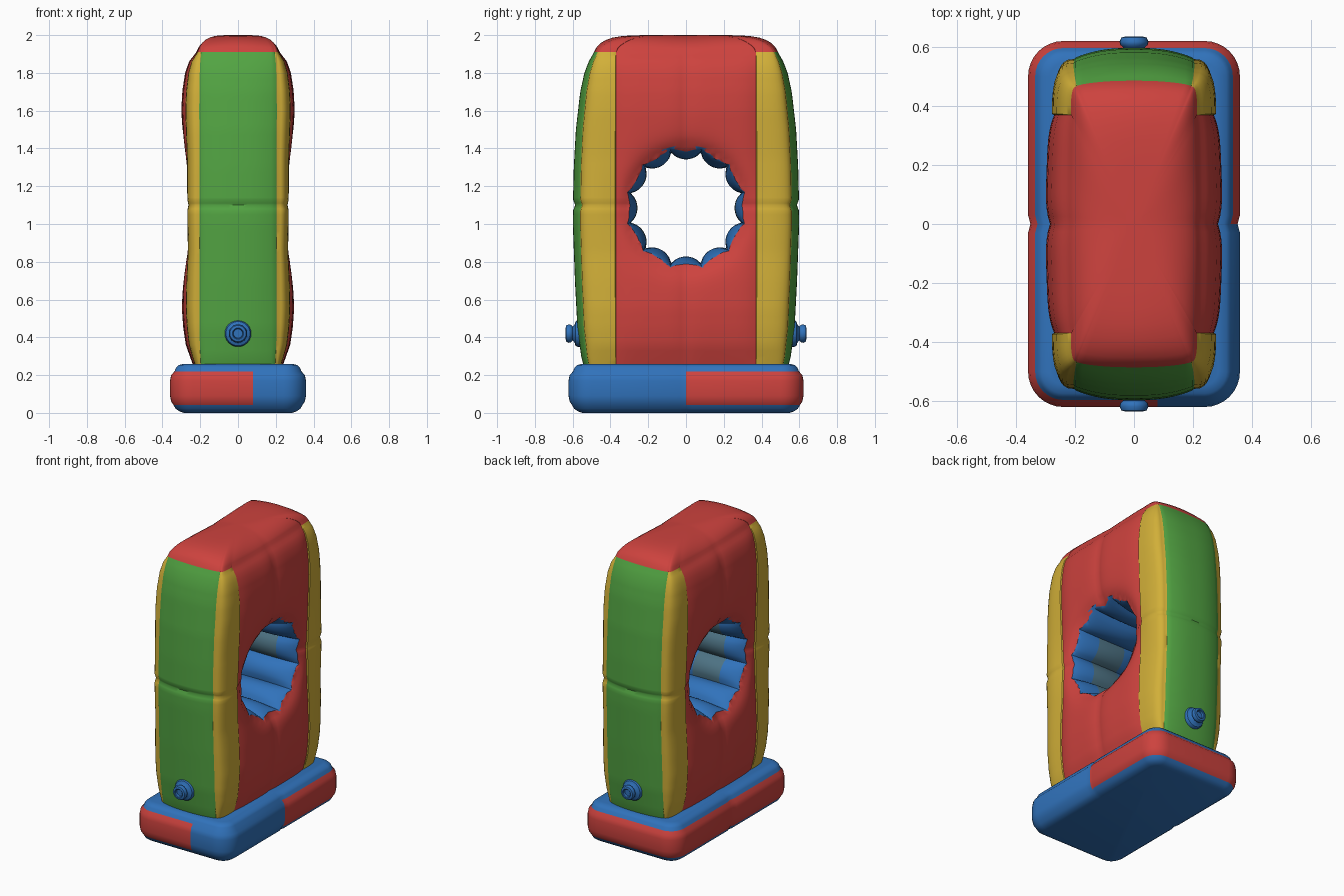
import bpy, bmesh, math

if "Cube" in bpy.data.objects:
    bpy.data.objects.remove(bpy.data.objects["Cube"])

COLOURS = {
    "red": (0.61, 0.055, 0.048), "yellow": (0.64, 0.43, 0.04), "green": (0.085, 0.37, 0.055),
    "blue": (0.03, 0.17, 0.50), "slate_blue": (0.075, 0.17, 0.23)}
MATS = []
for name, c in COLOURS.items():
    m = bpy.data.materials.new(name)
    m.diffuse_color = (*c, 1)
    m.use_nodes = True
    m.node_tree.nodes["Principled BSDF"].inputs["Base Color"].default_value = m.diffuse_color
    MATS.append(m)
RED, YELLOW, GREEN, BLUE, SLATE = range(5)


def loft(name, rings, mat_rule, end_mats=(BLUE, BLUE)):
    """Skin closed rings; mat_rule(row, column, centre) picks the colour."""
    bm = bmesh.new()
    rows = [[bm.verts.new(p) for p in r] for r in rings]
    n = len(rows[0])
    for i in range(len(rows) - 1):
        for j in range(n):
            k = (j + 1) % n
            f = bm.faces.new((rows[i][j], rows[i][k], rows[i + 1][k], rows[i + 1][j]))
            f.material_index = mat_rule(i, j, f.calc_center_median())
    bm.faces.new(rows[0][::-1]).material_index = end_mats[0]
    bm.faces.new(rows[-1]).material_index = end_mats[1]
    bmesh.ops.recalc_face_normals(bm, faces=bm.faces)
    me = bpy.data.meshes.new(name)
    bm.to_mesh(me)
    bm.free()
    for m in MATS:
        me.materials.append(m)
    ob = bpy.data.objects.new(name, me)
    bpy.context.collection.objects.link(ob)
    return ob


def activate(ob):
    bpy.ops.object.select_all(action='DESELECT')
    ob.select_set(True)
    bpy.context.view_layer.objects.active = ob


def smooth(ob, deg=40):
    activate(ob)
    bpy.ops.object.shade_smooth_by_angle(angle=math.radians(deg))


def interp(tab, z):
    for (z0, a), (z1, b) in zip(tab, tab[1:]):
        if z <= z1:
            return a + (b - a) * max(0, (z - z0) / (z1 - z0))
    return tab[-1][1]


# ---- tower body: puffy panels round a quarter section, then mirrored
quarter = []
for i in range(15):                                   # red side panel
    t = i / 14
    quarter.append((0.284 - 0.014 * t + 0.018 * (1 - (2 * t - 1) ** 4), 0.37 * t, RED))
for i in range(9):                                    # yellow corner panel
    a = math.pi / 2 * i / 8
    quarter.append((0.205 + 0.072 * max(0, math.cos(a)) ** 0.7,
                    0.375 + 0.19 * math.sin(a) ** 0.7, YELLOW))
for i in range(9):                                    # green end panel
    t = i / 8
    quarter.append((0.2 * (1 - t), 0.57 + 0.034 * (1 - (1 - t) ** 2.5), GREEN))
q2 = [(-x, y, c) for x, y, c in quarter[-2::-1]]
half = quarter + q2
section = half + [(x, -y, c) for x, y, c in half[-2:0:-1]]
N = len(section)


def panel_colour(j):
    k = (j + 1) % N
    x = abs(section[j][0] + section[k][0]) / 2
    y = abs(section[j][1] + section[k][1]) / 2
    return RED if y < 0.371 else GREEN if x < 0.203 else YELLOW


YMAX = [(0.24, .54), (0.3, .555), (0.45, .575), (0.7, .588), (1.0, .599), (1.07, .598), (1.1, .587),
        (1.13, .598), (1.3, .594), (1.5, .583), (1.7, .56), (1.8, .538), (1.86, .515), (1.91, .487)]
XMAX = [(0.24, .235), (0.3, .258), (0.36, .28), (0.45, .294), (0.55, .302), (0.7, .298), (0.85, .289),
        (1.07, .296), (1.1, .288), (1.13, .296), (1.35, .295), (1.6, .305), (1.7, .30), (1.8, .284),
        (1.86, .262), (1.91, .222)]
HZ = 1.085                                            # hole height


def body_point(x, y, z):
    ky = (interp(YMAX, z) - 0.37) / (0.604 - 0.37)
    kx = (interp(XMAX, z) - 0.19) / (0.302 - 0.19)
    ax, ay = abs(x), abs(y)
    if ay > 0.37:
        ay = 0.37 + (ay - 0.37) * ky
    if ax > 0.19:
        ax = 0.19 + (ax - 0.19) * kx
        r = math.hypot(y, z - HZ)
        ax -= 0.05 * math.exp(-max(r - 0.31, 0) / 0.045)   # roll in towards the hole
    return math.copysign(ax, x), math.copysign(ay, y), z


zs = sorted({round(0.24 + i * 0.03, 3) for i in range(56)} | {1.07, 1.1, 1.13, 1.86, 1.88, 1.895, 1.91})
rings = [[body_point(x, y, z) for x, y, c in section] for z in zs]
side_rows = len(zs) - 1
rim = rings[-1]
for s in (0.97, 0.93, 0.87, 0.8, 0.7, 0.58, 0.45, 0.3, 0.12):   # domed red top
    ring = []
    for x, y, z in rim:
        nx, ny = (x / 0.222) ** 2, (y / 0.487) ** 2
        p = 2.6 + 4.4 * ny / (nx + ny)
        ring.append((x * s, y * s, 1.91 + 0.09 * (1 - s ** p) ** 0.7))
    rings.append(ring)
body = loft("tower_body", rings, lambda i, j, c: panel_colour(j) if i < side_rows else RED, (BLUE, RED))

# ---- ribbed tunnel through the tower
SEG = 8
rings = []
xs = [-0.45, -0.27] + [-0.26 + 0.02 * i for i in range(27)] + [0.27, 0.45]
xs = sorted(xs + [-0.25, 0.25])
for x in xs:
    e = math.sqrt(max(0, 1 - (x / 0.26) ** 2))
    ring = []
    for j in range(12 * SEG):
        u = (j % SEG) / SEG * 2 - 1
        r = 0.332 - 0.03 * e - 0.045 * e * (1 - u * u) ** 0.7
        a = (j / SEG - 0.5) * math.pi / 6
        ring.append((x, r * math.cos(a), HZ + r * math.sin(a)))
    rings.append(ring)


def rib_colour(i, j, c):
    return SLATE if abs(c.x) < 0.1 and j // SEG in (0, 5, 6, 7) else BLUE


cutter = loft("tunnel_cutter", rings, rib_colour)
cutter.hide_render = True
mod = body.modifiers.new("tunnel", 'BOOLEAN')
mod.operation = 'DIFFERENCE'
mod.solver = 'EXACT'
mod.object = cutter
activate(body)
bpy.ops.object.modifier_apply(modifier=mod.name)
bpy.data.objects.remove(cutter)
smooth(body)


# ---- cushion base with a red and blue side band
def base_ring(z, inset):
    hx, hy, r = 0.36 - inset, 0.622 - inset, 0.12 - inset
    notch = 0.008
    pts = []
    extras = [[(0.08, hy)], [(-hx, 0.03), (-hx + notch, 0), (-hx, -0.03)],
              [(0.08, -hy)], [(hx, -0.03), (hx - notch, 0), (hx, 0.03)]]
    for q in range(4):
        sx, sy = (1, -1, -1, 1)[q], (1, 1, -1, -1)[q]
        for i in range(9):
            a = math.pi / 2 * (q + i / 8)
            pts.append((sx * (hx - r) + r * math.cos(a), sy * (hy - r) + r * math.sin(a), z))
        pts += [(x, y, z) for x, y in extras[q]]
    return pts


profile = [(0, .075), (.008, .05), (.022, .03), (.042, .018), (.06, .006), (.09, 0), (.13, 0), (.17, 0),
           (.2, .006), (.22, .024), (.24, .032), (.253, .046), (.26, .075)]


def base_colour(i, j, c):
    return RED if 0.042 < c.z < 0.22 and not (c.x > 0.08 and c.y < 0) else BLUE


smooth(loft("cushion_base", [base_ring(z, i) for z, i in profile], base_colour))

# ---- air valves at front and back
VALVE = [(.07, -.02), (.07, .005), (.064, .015), (.048, .02), (.036, .03), (.046, .038), (.049, .05),
         (.043, .064), (.03, .067), (.026, .064), (.024, .05)]
for name, s in (("front_valve", -1), ("back_valve", 1)):
    rings = [[(r * math.cos(math.tau * k / 24), s * (0.57 + d), 0.42 + r * math.sin(math.tau * k / 24))
              for k in range(24)] for r, d in VALVE]
    smooth(loft(name, rings, lambda i, j, c: BLUE))
